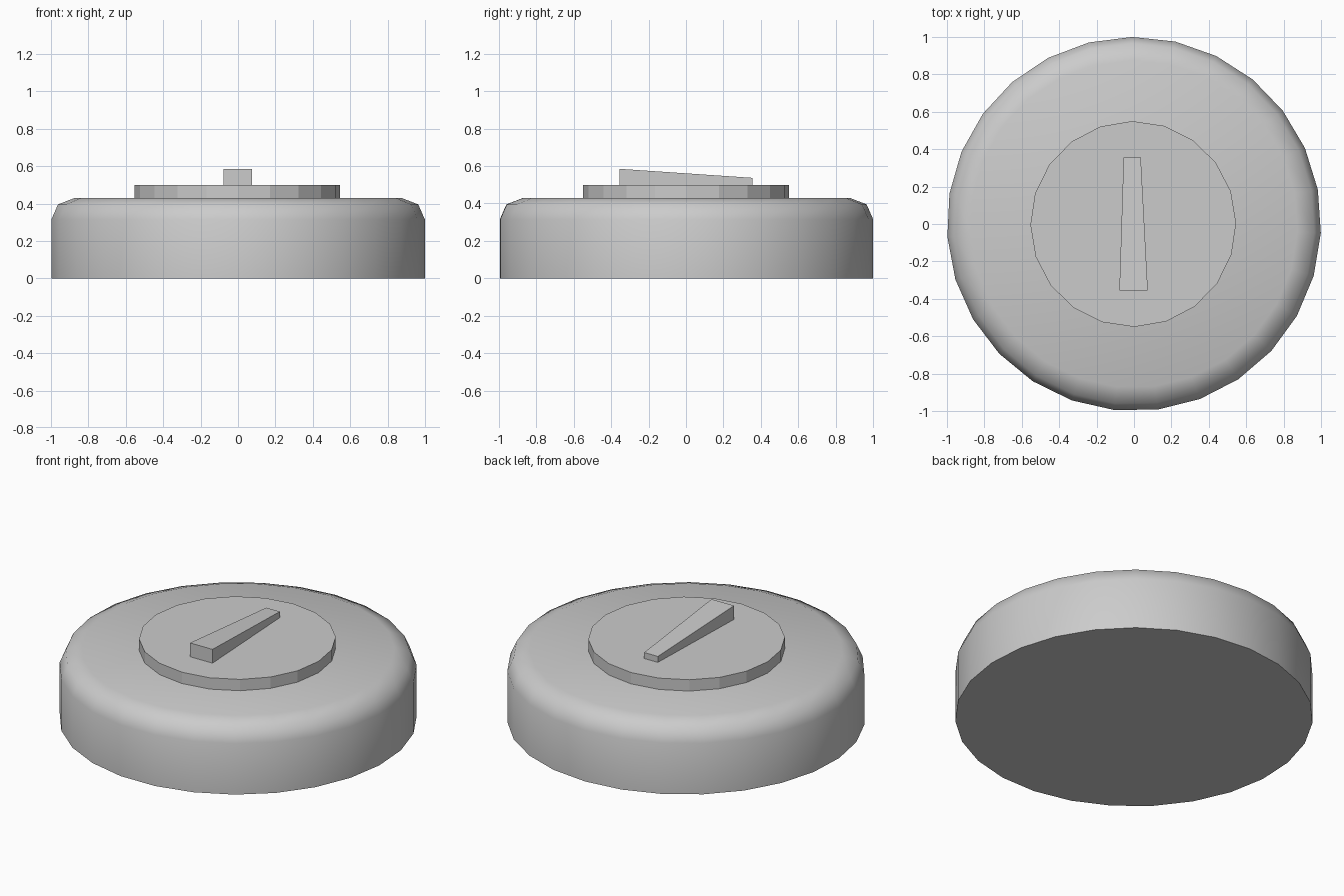
import bpy, bmesh, math

if "Cube" in bpy.data.objects:
    bpy.data.objects.remove(bpy.data.objects["Cube"])

TWIST = math.radians(0.6)  # slight turn of the whole model about z


def lathe_object(name, rings, sides, x=0.0):
    """Closed round solid from (radius, z) rings, one vertex facing +y."""
    bm = bmesh.new()
    loops = []
    for r, z in rings:
        angles = [math.pi / 2 + TWIST + 2 * math.pi * i / sides for i in range(sides)]
        loops.append([bm.verts.new((x + r * math.cos(a), r * math.sin(a), z)) for a in angles])
    for low, high in zip(loops, loops[1:]):
        for i in range(sides):
            j = (i + 1) % sides
            bm.faces.new((low[i], low[j], high[j], high[i]))
    bm.faces.new(loops[0][::-1])
    bm.faces.new(loops[-1])
    return finish(name, bm)


def finish(name, bm):
    mesh = bpy.data.meshes.new(name)
    bm.to_mesh(mesh)
    bm.free()
    obj = bpy.data.objects.new(name, mesh)
    bpy.context.collection.objects.link(obj)
    return obj


# Round body with a softly bevelled top rim
body = lathe_object("body", [(1, 0), (1, 0.315), (0.965, 0.395), (0.875, 0.43)], 27)
bpy.context.view_layer.objects.active = body
body.select_set(True)
bpy.ops.object.shade_smooth_by_angle(angle=math.radians(60))

# Raised flat disc
lathe_object("raised_disc", [(0.55, 0.43), (0.55, 0.5)], 20, x=-0.004)

# Tapered pointer: wide and tall at the front, narrow and low at the back
bm = bmesh.new()
bmesh.ops.create_cube(bm, size=2)
for v in bm.verts:
    front = v.co.y < 0
    half_width, top = (0.076, 0.585) if front else (0.046, 0.537)
    v.co = (v.co.x * half_width, v.co.y * 0.355, top if v.co.z > 0 else 0.5)
pointer = finish("pointer", bm)
pointer.location.x = -0.006
pointer.rotation_euler.z = TWIST
